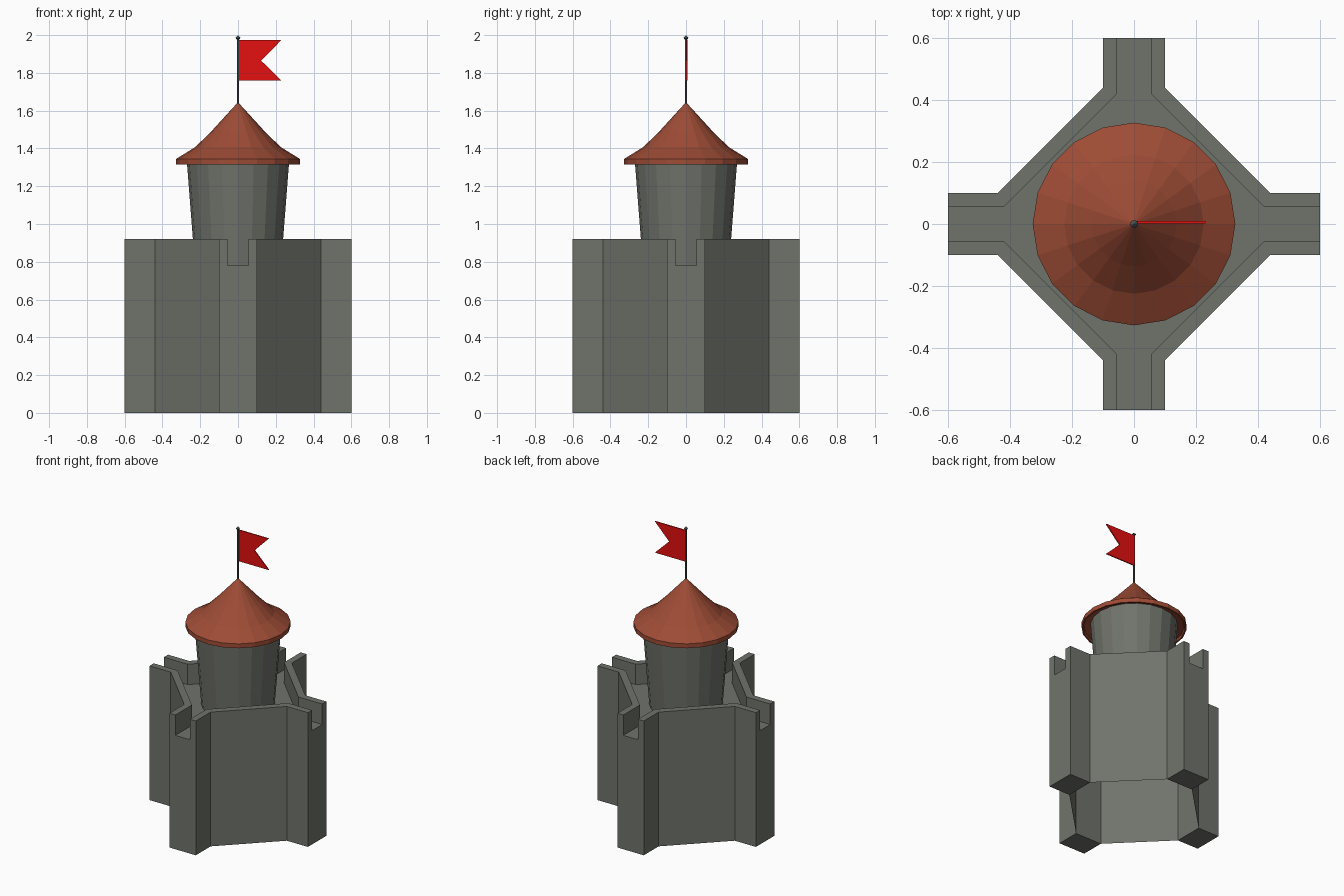
import bpy, bmesh, math
from mathutils import Vector, Matrix

if "Cube" in bpy.data.objects:
    bpy.data.objects.remove(bpy.data.objects["Cube"])


def material(name, rgb):
    m = bpy.data.materials.new(name)
    m.diffuse_color = (*rgb, 1)
    m.use_nodes = True
    m.node_tree.nodes["Principled BSDF"].inputs["Base Color"].default_value = m.diffuse_color
    return m


STONE = material("grey stone", (0.163, 0.172, 0.148))
TILE = material("terracotta tile", (0.34, 0.072, 0.036))
RED = material("flag red", (0.78, 0.005, 0.005))
IRON = material("dark iron", (0.08, 0.09, 0.09))


def finish(bm, name, mat):
    me = bpy.data.meshes.new(name)
    bm.to_mesh(me)
    bm.free()
    me.materials.append(mat)
    ob = bpy.data.objects.new(name, me)
    bpy.context.collection.objects.link(ob)
    return ob


def lathe(name, profile, sides, mat):
    """Revolve (radius, z) points around the z axis with flat facets."""
    bm = bmesh.new()
    rings = []
    for r, z in profile:
        if r == 0:
            rings.append([bm.verts.new((0, 0, z))] * sides)
        else:
            rings.append([bm.verts.new((r * math.cos(2 * math.pi * i / sides),
                                        r * math.sin(2 * math.pi * i / sides), z))
                          for i in range(sides)])
    for a, b in zip(rings, rings[1:]):
        for i in range(sides):
            j = (i + 1) % sides
            quad = list(dict.fromkeys([a[i], a[j], b[j], b[i]]))
            bm.faces.new(quad)
    return finish(bm, name, mat)


# Bastion: four arms joined by diagonal walls, hollow below the floor
R, A, W = 0.60, 0.44, 0.10       # arm end, arm root, half width
B, N = 0.42, 0.055               # parapet inner root and half width
TOP, FLOOR = 0.92, 0.78
bm = bmesh.new()


def face(points, direction, turn):
    rot = Matrix.Rotation(turn, 3, 'Z')
    f = bm.faces.new([bm.verts.new(rot @ Vector(p)) for p in points])
    f.normal_update()
    if f.normal.dot(rot @ Vector(direction)) < 0:
        f.normal_flip()


def wall(p, q, z0, z1, direction, turn):
    face([(*p, z0), (*q, z0), (*q, z1), (*p, z1)], (*direction, 0), turn)


for k in range(4):
    t = k * math.pi / 2
    # arm column
    face([(A, -W, 0), (R, -W, 0), (R, W, 0), (A, W, 0)], (0, 0, -1), t)
    wall((R, -W), (R, W), 0, FLOOR, (1, 0), t)
    wall((A, -W), (A, W), 0, FLOOR, (-1, 0), t)
    face([(R, -N, FLOOR), (R, N, FLOOR), (B, N, FLOOR), (B, -N, FLOOR)], (0, 0, 1), t)
    # arm sides and parapet
    for s in (-1, 1):
        wall((A, s * W), (R, s * W), 0, TOP, (0, s), t)
        wall((B, s * N), (R, s * N), FLOOR, TOP, (0, -s), t)
        wall((R, s * N), (R, s * W), FLOOR, TOP, (1, 0), t)
        face([(R, s * W, TOP), (A, s * W, TOP), (B, s * N, TOP), (R, s * N, TOP)], (0, 0, 1), t)
    # diagonal wall
    wall((A, W), (W, A), 0, TOP, (1, 1), t)
    wall((B, N), (N, B), FLOOR, TOP, (-1, -1), t)
    face([(A, W, TOP), (W, A, TOP), (N, B, TOP), (B, N, TOP)], (0, 0, 1), t)
    # quarter of the central floor
    face([(0, 0, FLOOR), (B, -N, FLOOR), (B, N, FLOOR), (N, B, FLOOR)], (0, 0, 1), t)
bmesh.ops.remove_doubles(bm, verts=bm.verts, dist=0.0005)
finish(bm, "bastion", STONE)

# Round turret, flaring upward
lathe("turret", [(0.228, FLOOR), (0.270, 1.32), (0.272, 1.345)], 20, STONE)

# Bell-shaped roof with a recessed eave
lathe("roof", [(0.265, 1.338), (0.312, 1.33), (0.317, 1.315), (0.327, 1.315),
               (0.327, 1.345), (0.225, 1.408), (0.137, 1.495), (0, 1.645)], 20, TILE)

# Flag pole with pointed finial
lathe("flag_pole", [(0.006, 1.62), (0.006, 1.975), (0.013, 1.985), (0, 2.0)], 8, IRON)

# Swallow-tailed flag
bm = bmesh.new()
outline = [(0.003, 1.76), (0.23, 1.76), (0.122, 1.865), (0.23, 1.974), (0.003, 1.974)]
f = bm.faces.new([bm.verts.new((x, 0.001, z)) for x, z in outline])
ext = bmesh.ops.extrude_face_region(bm, geom=[f])
bmesh.ops.translate(bm, vec=(0, 0.008, 0),
                    verts=[v for v in ext["geom"] if isinstance(v, bmesh.types.BMVert)])
bmesh.ops.recalc_face_normals(bm, faces=bm.faces)
finish(bm, "flag", RED)
